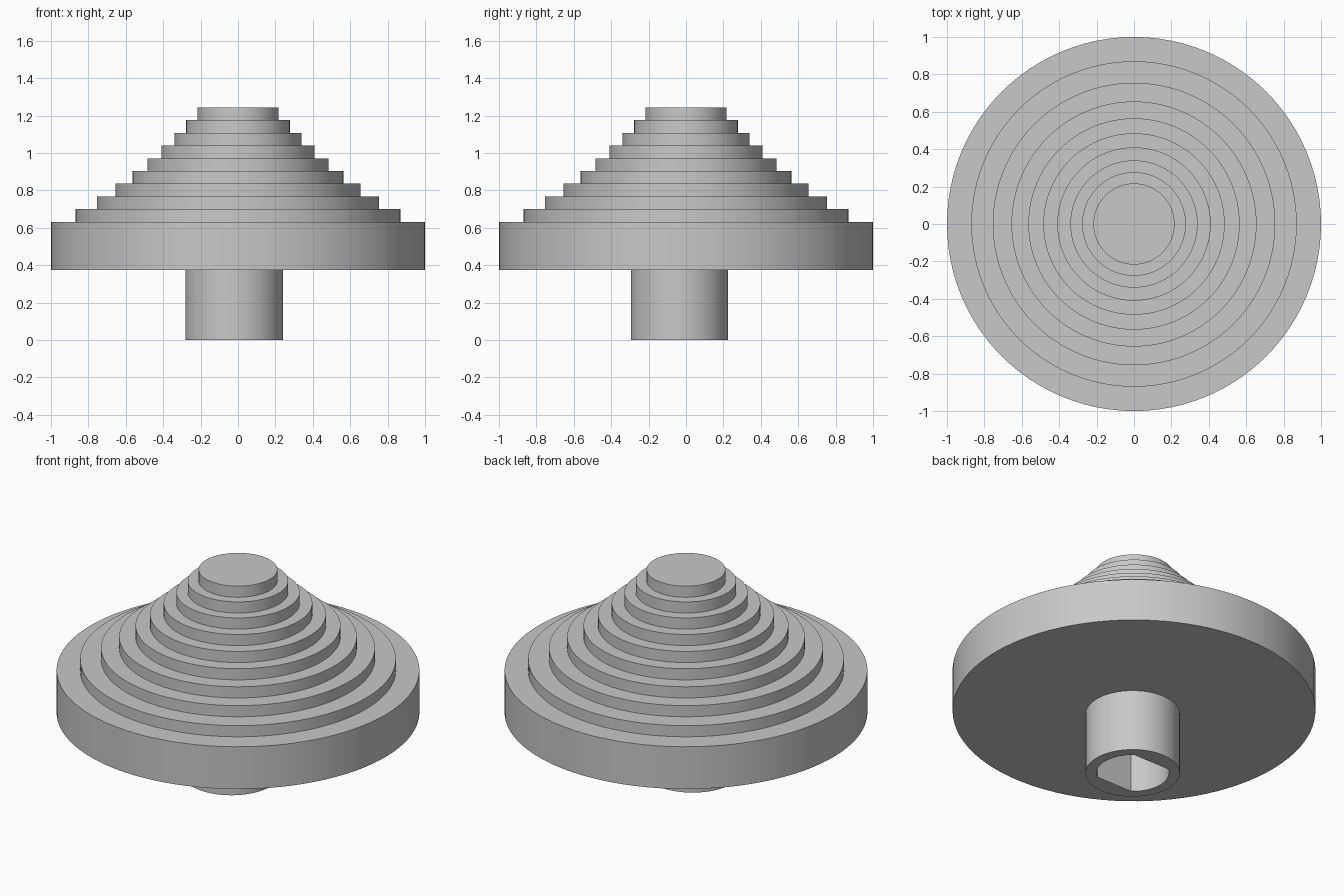
import bpy, bmesh, math

if "Cube" in bpy.data.objects:
    bpy.data.objects.remove(bpy.data.objects["Cube"], do_unlink=True)

SEGMENTS = 96

grey = bpy.data.materials.new("plain grey")
grey.use_nodes = True
colour = (0.58, 0.58, 0.58, 1)
grey.diffuse_color = colour
grey.node_tree.nodes["Principled BSDF"].inputs["Base Color"].default_value = colour


def ring(bm, radius, z, flat=None):
    """Circle of vertices, optionally cut by two flats at y = +-flat."""
    limit = flat or radius
    points = []
    for i in range(SEGMENTS):
        a = math.tau * i / SEGMENTS
        y = max(-limit, min(limit, radius * math.sin(a)))
        points.append(bm.verts.new((radius * math.cos(a), y, z)))
    return points


def skin(name, sections, location):
    """Join successive rings into a closed body with capped ends."""
    bm = bmesh.new()
    rings = [ring(bm, *s) for s in sections]
    for low, high in zip(rings, rings[1:]):
        for i in range(SEGMENTS):
            j = (i + 1) % SEGMENTS
            bm.faces.new((low[i], low[j], high[j], high[i]))
    bm.faces.new(rings[0])
    bm.faces.new(rings[-1])
    bmesh.ops.recalc_face_normals(bm, faces=bm.faces)
    mesh = bpy.data.meshes.new(name)
    bm.to_mesh(mesh)
    bm.free()
    mesh.materials.append(grey)
    obj = bpy.data.objects.new(name, mesh)
    obj.location = location
    bpy.context.collection.objects.link(obj)
    bpy.ops.object.select_all(action="DESELECT")
    obj.select_set(True)
    bpy.context.view_layer.objects.active = obj
    bpy.ops.object.shade_smooth_by_angle(angle=math.radians(30))
    return obj


# Stepped knob: a thick disc with nine shrinking tiers of equal height
disc_bottom, disc_top, tier = 0.375, 0.632, 0.068
radii = [1.0, 0.87, 0.755, 0.655, 0.565, 0.485, 0.41, 0.34, 0.277, 0.217]
profile = []
bottom, top = disc_bottom, disc_top
for r in radii:
    profile += [(r, bottom), (r, top)]
    bottom, top = top, top + tier
skin("stepped_knob", profile, (0, 0, 0))

# Hollow stem, slightly off centre, with a two-flat shaft socket
bore = 0.2
flat = bore * math.sin(math.tau * 14 / SEGMENTS)
skin("shaft_stem", [
    (0.26, disc_bottom), (0.26, 0),
    (bore, 0, flat), (bore, disc_bottom - 0.002, flat),
], (-0.02, -0.035, 0))
